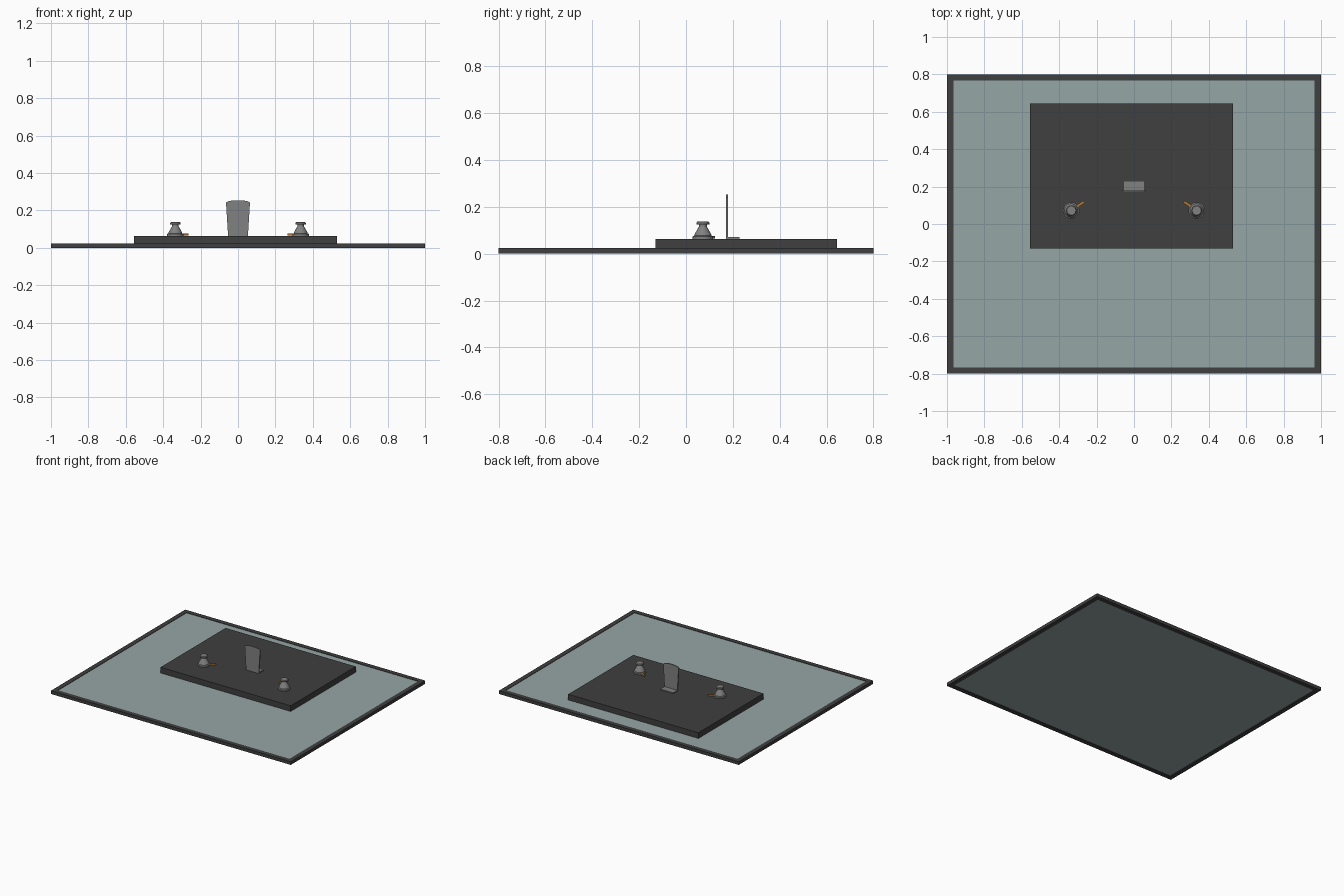
import bpy, bmesh, math
from mathutils import Matrix, Vector

if "Cube" in bpy.data.objects:
    bpy.data.objects.remove(bpy.data.objects["Cube"])


def material(name, rgba):
    m = bpy.data.materials.new(name)
    m.diffuse_color = rgba
    m.use_nodes = True
    m.node_tree.nodes["Principled BSDF"].inputs["Base Color"].default_value = m.diffuse_color
    return m


DARK = material("dark_plastic", (0.05, 0.05, 0.05, 1))
GLASS = material("tinted_glass", (0.30, 0.38, 0.375, 1))
STEEL = material("steel", (0.22, 0.22, 0.22, 1))
AMBER = material("amber", (0.45, 0.2, 0.04, 1))


def finish(bm, name, mat):
    bmesh.ops.recalc_face_normals(bm, faces=bm.faces)
    me = bpy.data.meshes.new(name)
    bm.to_mesh(me)
    bm.free()
    me.materials.append(mat)
    ob = bpy.data.objects.new(name, me)
    bpy.context.collection.objects.link(ob)
    return ob


def box(name, lo, hi, mat):
    lo, hi = Vector(lo), Vector(hi)
    bm = bmesh.new()
    m = Matrix.Translation((lo + hi) / 2) @ Matrix.Diagonal((*(hi - lo), 1))
    bmesh.ops.create_cube(bm, size=1, matrix=m)
    return finish(bm, name, mat)


def lathe(name, profile, centre, mat, sides=24):
    bm = bmesh.new()
    rings = []
    for r, z in profile:
        rings.append([bm.verts.new((centre[0] + r * math.cos(a), centre[1] + r * math.sin(a), z))
                      for a in (2 * math.pi * i / sides for i in range(sides))])
    for a, b in zip(rings, rings[1:]):
        for i in range(sides):
            j = (i + 1) % sides
            bm.faces.new((a[i], a[j], b[j], b[i]))
    bm.faces.new(rings[0])
    bm.faces.new(rings[-1])
    return finish(bm, name, mat)


# Rectangular frame: four-sided loop with a square section
bm = bmesh.new()
w = 0.034
loops = []
for inset, z in ((0, 0), (0, 0.024), (w, 0.024), (w, 0)):
    x, y = 1 - inset, 0.8 - inset
    loops.append([bm.verts.new((sx * x, sy * y, z)) for sx, sy in ((-1, -1), (1, -1), (1, 1), (-1, 1))])
for k in range(4):
    a, b = loops[k], loops[(k + 1) % 4]
    for i in range(4):
        j = (i + 1) % 4
        bm.faces.new((a[i], a[j], b[j], b[i]))
finish(bm, "outer_frame", DARK)

# Glass pane and raised slab
box("glass_pane", (-0.966, -0.766, 0.004), (0.966, 0.766, 0.021), GLASS)
box("raised_slab", (-0.555, -0.13, 0.021), (0.53, 0.645, 0.064), DARK)

# Pair of knobs, each with a pointer aimed inwards
KNOB = [(0.044, 0.064), (0.044, 0.074), (0.037, 0.077), (0.035, 0.084), (0.017, 0.116),
        (0.017, 0.124), (0.028, 0.125), (0.028, 0.132), (0.024, 0.137)]
for side, tag in ((-1, "left"), (1, "right")):
    c = Vector((side * 0.335, 0.072, 0.0))
    lathe(tag + "_knob", KNOB, c, STEEL)
    p = box(tag + "_pointer", (0.0, -0.007, 0.066), (0.082, 0.007, 0.076), AMBER)
    p.location = c
    p.rotation_euler.z = math.radians(35 if side < 0 else 145)

# Upright plate: tapered outline with an arched top
outline = [(-0.053, 0.064), (0.053, 0.064), (0.064, 0.24)]
outline += [(0.064 * math.cos(t), 0.24 + 0.014 * math.sin(t)) for t in (math.pi * i / 10 for i in range(1, 10))]
outline += [(-0.064, 0.24)]
bm = bmesh.new()
face = bm.faces.new([bm.verts.new((x, 0.171, z)) for x, z in outline])
ext = bmesh.ops.extrude_face_region(bm, geom=[face])
bmesh.ops.translate(bm, vec=(0, 0.009, 0), verts=[g for g in ext["geom"] if isinstance(g, bmesh.types.BMVert)])
finish(bm, "upright_plate", STEEL)
box("plate_foot", (-0.053, 0.175, 0.064), (0.053, 0.228, 0.072), STEEL)
